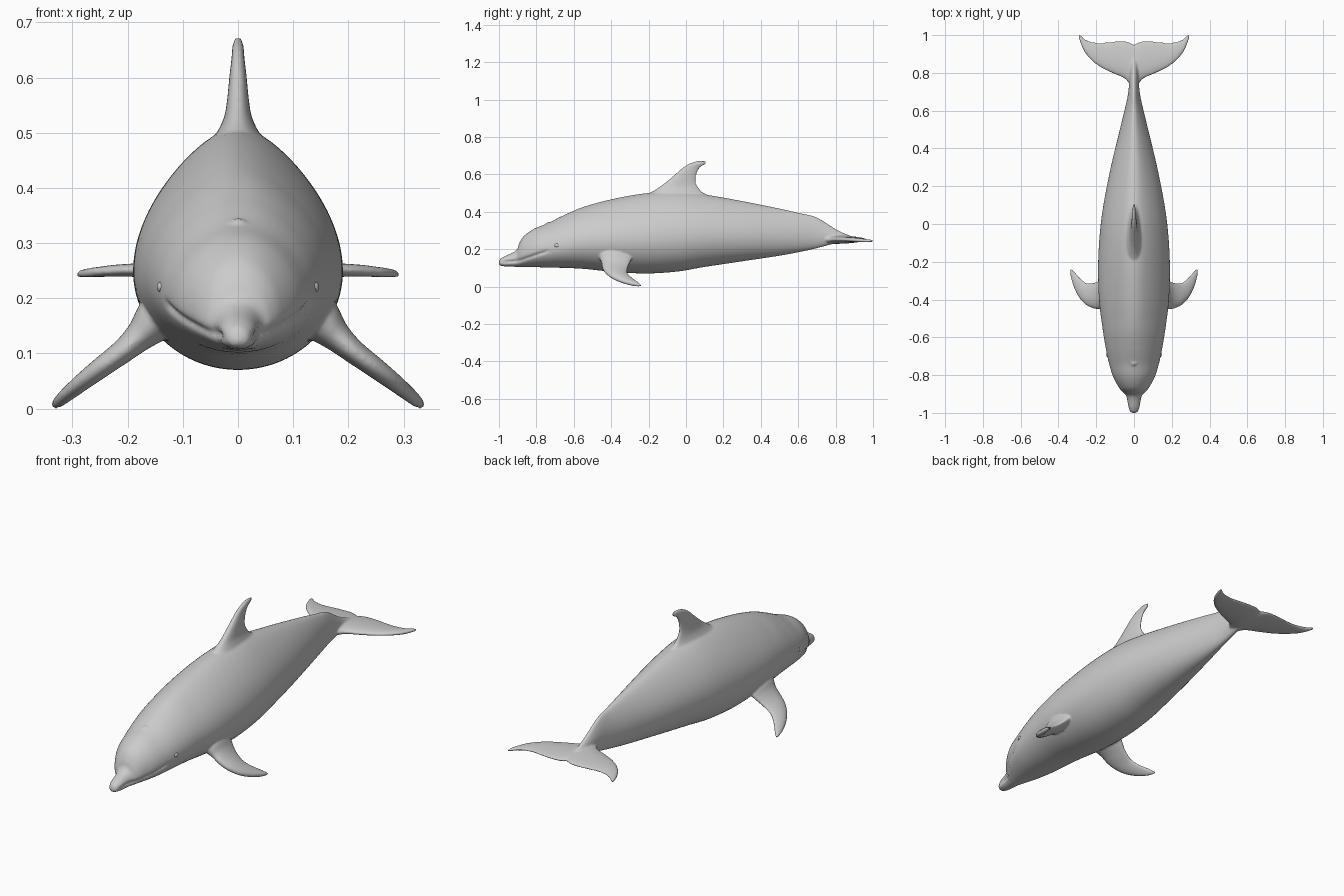
import bpy, bmesh, math
from mathutils import Vector, Matrix

if "Cube" in bpy.data.objects:
    bpy.data.objects.remove(bpy.data.objects["Cube"])


def spline(rows, n):
    """Catmull-Rom resampling of a list of number tuples."""
    out = []
    for i in range(len(rows) - 1):
        a, b = rows[max(i - 1, 0)], rows[i]
        c, d = rows[i + 1], rows[min(i + 2, len(rows) - 1)]
        for k in range(n):
            t = k / n
            out.append([0.5 * (2*q + (r-p)*t + (2*p - 5*q + 4*r - s)*t*t + (3*q - p - 3*r + s)*t**3)
                        for p, q, r, s in zip(a, b, c, d)])
    out.append(list(rows[-1]))
    return out


def loft(bm, rings):
    """Skin a closed tube through rings of points."""
    loops = [[bm.verts.new(p) for p in ring] for ring in rings]
    n = len(loops[0])
    faces = [bm.faces.new(loops[0]), bm.faces.new(loops[-1][::-1])]
    for a, b in zip(loops, loops[1:]):
        for i in range(n):
            j = (i + 1) % n
            faces.append(bm.faces.new((a[i], b[i], b[j], a[j])))
    bmesh.ops.recalc_face_normals(bm, faces=faces)


def blade(bm, rows, place):
    """Fin from rows of (span, leading y, trailing y, half thickness, offset)."""
    rings = []
    for s, le, te, h, off in spline(rows, 8):
        ring = []
        for k in range(32):
            t = 2 * math.pi * k / 32
            c = (1 - math.cos(t)) / 2
            ring.append(place(s, le + (te - le) * c, 1.2 * h * math.sin(t) * (1 - 0.4 * c), off))
        rings.append(ring)
    loft(bm, rings)


def mouth_height(y):
    pts = [(-1.0, .128), (-.89, .139), (-.80, .17), (-.74, .19), (-.6, .2)]
    for (y0, z0), (y1, z1) in zip(pts, pts[1:]):
        if y <= y1:
            return z0 + (z1 - z0) * (y - y0) / (y1 - y0)
    return .2


bm = bmesh.new()

# Body, beak and tail stock: y, top z, bottom z, half width
body = [(-1.0, .132, .120, .006), (-.994, .147, .112, .019), (-.97, .162, .108, .032),
        (-.925, .182, .106, .039), (-.903, .200, .105, .046), (-.89, .235, .105, .060),
        (-.865, .272, .105, .080), (-.81, .310, .104, .110), (-.74, .338, .102, .132),
        (-.66, .378, .100, .149), (-.55, .425, .095, .167), (-.40, .466, .080, .185),
        (-.22, .498, .070, .190), (-.05, .508, .080, .181), (.10, .492, .105, .162),
        (.30, .457, .135, .123), (.50, .417, .165, .075), (.62, .390, .187, .046),
        (.70, .370, .205, .030), (.80, .308, .230, .022), (.87, .275, .236, .020),
        (.93, .255, .242, .010)]
rings = []
for y, top, bot, w in spline(body, 10):
    cz = bot + .42 * (top - bot)
    narrow = .3 * min(max((y + .9) / .4, 0), 1)
    ring = []
    for k in range(128):
        t = 2 * math.pi * k / 128
        c = math.cos(t)
        x = w * math.sin(t) * (1 - narrow * max(c, 0) ** 2)
        z = cz + (top - cz if c > 0 else cz - bot) * c
        # mouth groove
        fade = min(max((-.72 - y) / .04, 0), 1) * min(max((y + .99) / .03, 0), 1)
        x -= math.copysign(min(.010 * fade * math.exp(-((z - mouth_height(y)) / .007) ** 2), abs(x)), x)
        ring.append((x, y, z))
    rings.append(ring)
loft(bm, rings)

# Dorsal fin
dorsal = [(.43, -.27, .15, .060, 0), (.48, -.235, .125, .050, 0), (.505, -.185, .088, .036, 0),
          (.53, -.145, .066, .025, 0), (.56, -.105, .052, .020, 0), (.60, -.058, .056, .016, 0),
          (.635, -.018, .074, .012, 0), (.658, .020, .108, .010, 0), (.672, .062, .104, .005, 0)]
blade(bm, dorsal, lambda s, y, h, off: (h, y, s))

# Flippers and tail flukes, mirrored left and right
flipper = [(.10, -.47, -.28, .055, .185), (.15, -.465, -.285, .042, .160), (.18, -.452, -.298, .028, .130),
           (.21, -.448, -.310, .022, .103), (.25, -.430, -.313, .019, .073), (.285, -.395, -.287, .016, .046),
           (.312, -.345, -.257, .013, .024), (.328, -.295, -.241, .010, .010), (.337, -.250, -.236, .005, .003)]
fluke = [(-.008, .70, .943, .024, .252), (.02, .735, .960, .022, .251), (.05, .770, .967, .019, .251),
         (.11, .797, .966, .016, .251), (.17, .826, .960, .013, .251), (.22, .862, .963, .011, .250),
         (.26, .908, .980, .009, .247), (.28, .950, .998, .008, .245), (.292, .985, 1.003, .005, .243)]
for side in (1, -1):
    blade(bm, flipper, lambda s, y, h, off: (side * (s + .6 * h), y, off + .8 * h))
    blade(bm, fluke, lambda s, y, h, off: (side * s, y, off + h))

# Blowhole bump
bmesh.ops.create_uvsphere(bm, u_segments=16, v_segments=10, radius=1,
                          matrix=Matrix.Translation((0, -.735, .336)) @ Matrix.Diagonal((.016, .014, .009, 1)))

mesh = bpy.data.meshes.new("dolphin_body")
bm.to_mesh(mesh)
bm.free()
dolphin = bpy.data.objects.new("dolphin_body", mesh)
bpy.context.collection.objects.link(dolphin)
bpy.context.view_layer.objects.active = dolphin
dolphin.select_set(True)

# Fuse the parts into one skin and blend the fin roots
remesh = dolphin.modifiers.new("fuse", 'REMESH')
remesh.mode = 'VOXEL'
remesh.voxel_size = .005
blend = dolphin.modifiers.new("blend", 'SMOOTH')
blend.factor = .5
blend.iterations = 4
for name in ("fuse", "blend"):
    bpy.ops.object.modifier_apply(modifier=name)
bpy.ops.object.shade_smooth()

# Eyes
for side, label in ((1, "left_eye"), (-1, "right_eye")):
    bpy.ops.mesh.primitive_uv_sphere_add(segments=20, ring_count=12, radius=1, location=(side * .139, -.69, .22))
    eye = bpy.context.object
    eye.name = label
    eye.scale = (.008, .014, .010)
    bpy.ops.object.shade_smooth()
